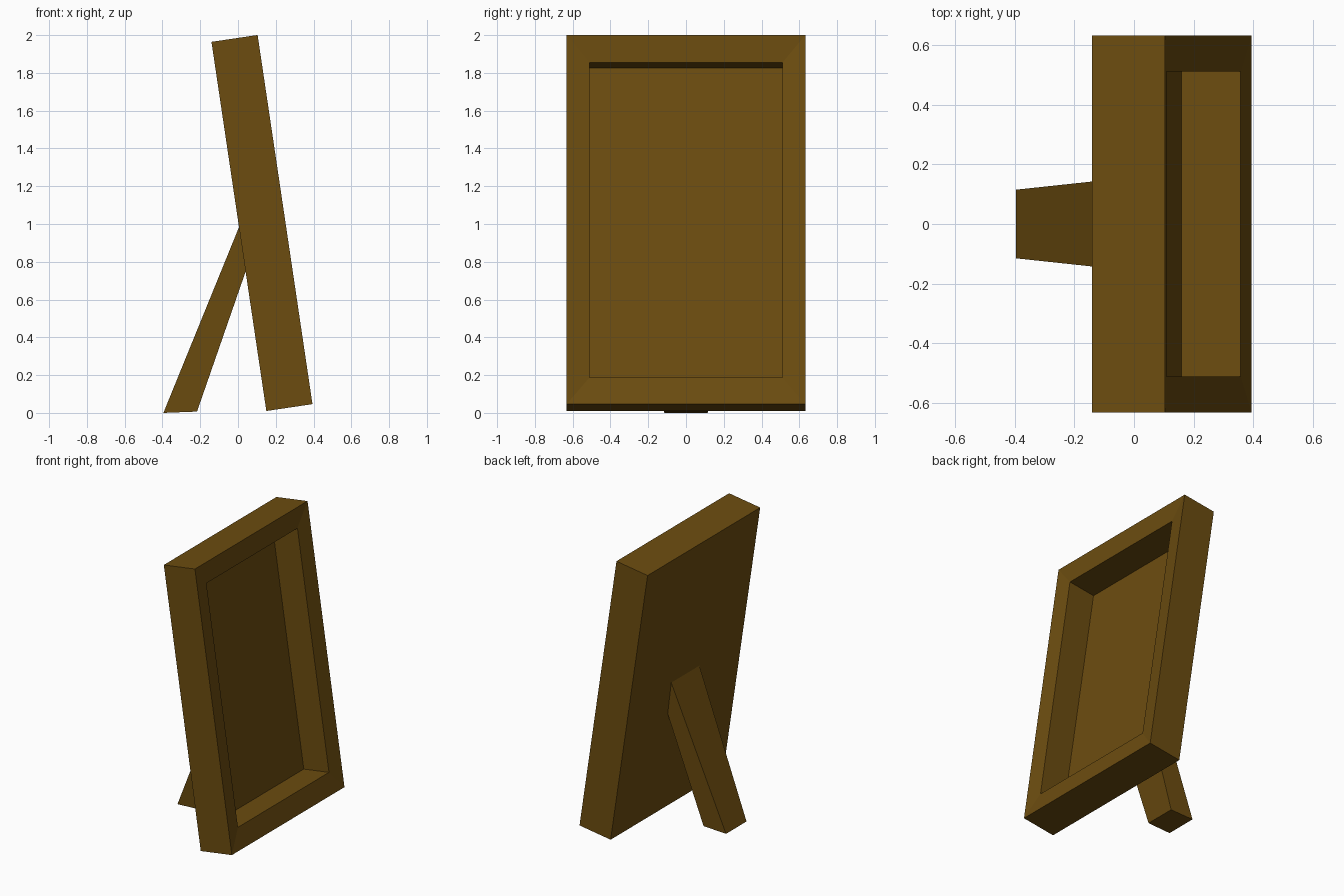
import bpy, bmesh
from mathutils import Vector

if "Cube" in bpy.data.objects:
    bpy.data.objects.remove(bpy.data.objects["Cube"])

wood = bpy.data.materials.new("brown wood")
wood.diffuse_color = (0.15, 0.073, 0.005, 1)
wood.use_nodes = True
wood.node_tree.nodes["Principled BSDF"].inputs["Base Color"].default_value = wood.diffuse_color

# leaning axes of the frame: up along its back, out of its front
UP = Vector((-0.147, 0, 0.989))
OUT = Vector((0.989, 0, 0.147))
BASE = Vector((0.15, 0, 0.01))          # back bottom edge
H, W, D = 1.976, 0.632, 0.247           # height, half width, depth


def ring(bm, inset_y, inset_h, depth):
    """Rectangle of vertices in the leaning plane at the given depth."""
    y = W - inset_y
    corners = [(-y, inset_h), (y, inset_h), (y, H - inset_h), (-y, H - inset_h)]
    return [bm.verts.new(BASE + UP * h + OUT * depth + Vector((0, cy, 0)))
            for cy, h in corners]


def loft(name, make_rings):
    """Closed solid skinned through four-cornered rings."""
    bm = bmesh.new()
    rings = make_rings(bm)
    for a, b in zip(rings, rings[1:]):
        for i in range(4):
            j = (i + 1) % 4
            bm.faces.new((a[i], a[j], b[j], b[i]))
    bm.faces.new(rings[0][::-1])
    bm.faces.new(rings[-1])
    bmesh.ops.recalc_face_normals(bm, faces=bm.faces[:])
    mesh = bpy.data.meshes.new(name)
    bm.to_mesh(mesh)
    bm.free()
    mesh.materials.append(wood)
    bpy.context.collection.objects.link(bpy.data.objects.new(name, mesh))


# frame: back, front rim, inward-sloping border, deep recess with panel
loft("picture_frame", lambda bm: [
    ring(bm, 0, 0, 0), ring(bm, 0, 0, D),
    ring(bm, 0.121, 0.145, D - 0.016), ring(bm, 0.121, 0.145, D - 0.216)])

# rear strut: side profile, wider towards the top
profile = [(-0.395, 0.0, 0.115), (-0.217, 0.007, 0.113),
           (0.041, 0.75, 0.148), (0.006, 0.985, 0.158)]
loft("rear_strut", lambda bm: [
    [bm.verts.new((x, s * w, z)) for x, z, w in profile] for s in (-1, 1)])
